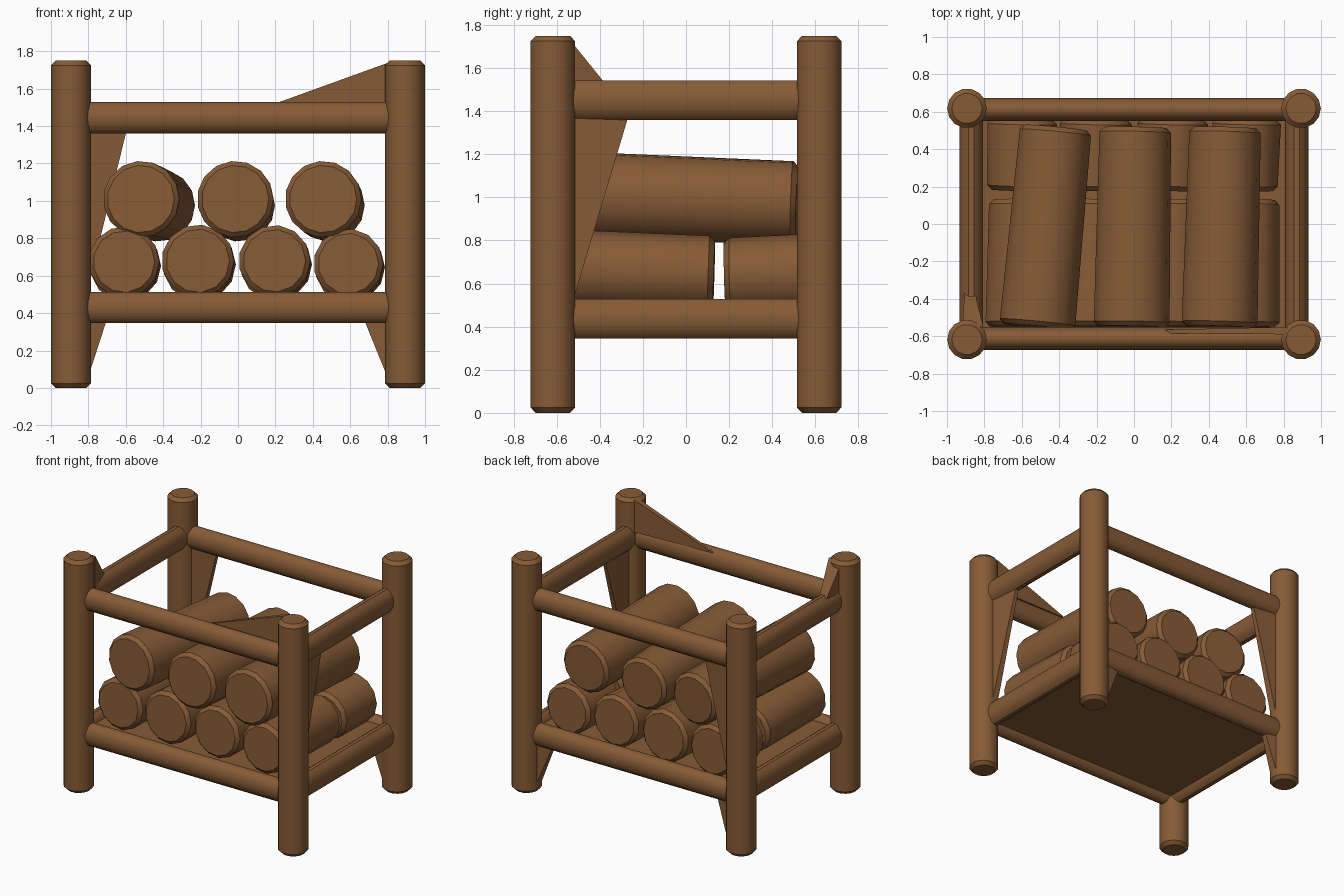
import bpy, bmesh, math
from mathutils import Vector

if "Cube" in bpy.data.objects:
    bpy.data.objects.remove(bpy.data.objects["Cube"])

wood = bpy.data.materials.new("brown wood")
wood.diffuse_color = (0.24, 0.105, 0.037, 1)
wood.use_nodes = True
wood.node_tree.nodes["Principled BSDF"].inputs["Base Color"].default_value = wood.diffuse_color


def finish(name, bm):
    bmesh.ops.recalc_face_normals(bm, faces=bm.faces)
    me = bpy.data.meshes.new(name)
    bm.to_mesh(me)
    bm.free()
    ob = bpy.data.objects.new(name, me)
    bpy.context.collection.objects.link(ob)
    me.materials.append(wood)
    bpy.ops.object.select_all(action='DESELECT')
    ob.select_set(True)
    bpy.context.view_layer.objects.active = ob
    bpy.ops.object.shade_smooth_by_angle(angle=math.radians(35))
    return ob


def timber(name, p0, p1, r0, r1, sides=14, bevel=0.025):
    """Rounded bar from p0 to p1; r0 and r1 are (sideways, upward) radii."""
    p0, p1 = Vector(p0), Vector(p1)
    d = (p1 - p0).normalized()
    up = Vector((0, 0, 1)) if abs(d.z) < 0.9 else Vector((0, 1, 0))
    side = d.cross(up).normalized()
    up = side.cross(d)
    length = (p1 - p0).length
    bm = bmesh.new()
    rings = []
    for s, inset in ((0, bevel), (bevel, 0), (length - bevel, 0), (length, bevel)):
        t = s / length
        rs = r0[0] + (r1[0] - r0[0]) * t - inset
        ru = r0[1] + (r1[1] - r0[1]) * t - inset
        rings.append([bm.verts.new(p0 + d * s
                      + side * rs * math.cos(2 * math.pi * i / sides)
                      + up * ru * math.sin(2 * math.pi * i / sides))
                      for i in range(sides)])
    for a, b in zip(rings, rings[1:]):
        for i in range(sides):
            j = (i + 1) % sides
            bm.faces.new((a[i], a[j], b[j], b[i]))
    bm.faces.new(rings[0])
    bm.faces.new(rings[-1])
    return finish(name, bm)


def brace(name, a, b, tip, off):
    """Triangular gusset between post (a, b) and rail (tip)."""
    off = Vector(off)
    bm = bmesh.new()
    lo = [bm.verts.new(Vector(p) - off * k) for p, k in ((a, 1), (b, 1), (tip, .5))]
    hi = [bm.verts.new(Vector(p) + off * k) for p, k in ((a, 1), (b, 1), (tip, .5))]
    bm.faces.new(lo)
    bm.faces.new(hi)
    for i in range(3):
        j = (i + 1) % 3
        bm.faces.new((lo[i], lo[j], hi[j], hi[i]))
    return finish(name, bm)


# corner posts
PX, PY = 0.893, 0.618
for sx, nx in ((-1, "left"), (1, "right")):
    for sy, ny in ((-1, "front"), (1, "back")):
        timber(f"{ny}_{nx}_post", (sx * PX, sy * PY, 0), (sx * PX, sy * PY, 1.75),
               (0.106, 0.106), (0.106, 0.106))

# rails, oval in section
for z, nz in ((0.43, "lower"), (1.445, "upper")):
    for s, ny, nx in ((-1, "front", "left"), (1, "back", "right")):
        timber(f"{nz}_{ny}_rail", (-PX, s * 0.612, z), (PX, s * 0.612, z),
               (0.062, 0.086), (0.062, 0.086))
        timber(f"{nz}_{nx}_rail", (s * 0.87, -PY, z + 0.006), (s * 0.87, PY, z + 0.006),
               (0.062, 0.094), (0.062, 0.094))

# floor panel
bm = bmesh.new()
bmesh.ops.create_cube(bm, size=1)
for v in bm.verts:
    v.co = (v.co.x * 1.74, v.co.y * 1.22, 0.435 + v.co.z * 0.08)
finish("floor_panel", bm)

# bottom row of logs: long ones in front, short ones behind
for i, (x, z, r) in enumerate(((-0.61, 0.675, 0.19), (-0.215, 0.68, 0.195),
                               (0.195, 0.68, 0.192), (0.59, 0.665, 0.187))):
    timber(f"bottom_front_log_{i + 1}", (x, -0.55, z), (x + 0.01, 0.13, z - 0.02),
           (r, r), (r - 0.01, r - 0.01), 13)
    timber(f"bottom_back_log_{i + 1}", (x, 0.18, z - 0.03), (x + 0.01, 0.56, z - 0.02),
           (r - 0.01, r - 0.01), (r, r), 13)

# top row of logs
for i, (xf, xb) in enumerate(((-0.52, -0.42), (-0.015, 0.005), (0.455, 0.485))):
    timber(f"top_log_{i + 1}", (xf, -0.55, 1.01), (xb, 0.515, 0.975),
           (0.205, 0.205), (0.193, 0.193), 15)

# gussets between posts and rails
brace("front_right_top_gusset", (0.82, -0.57, 1.745), (0.82, -0.57, 1.5),
      (0.17, -0.575, 1.51), (0, 0.02, 0))
brace("left_front_top_gusset", (-0.86, -0.55, 1.745), (-0.86, -0.55, 1.5),
      (-0.88, -0.36, 1.51), (0.055, 0, 0))
brace("right_front_gusset", (0.87, -0.53, 0.5), (0.87, -0.53, 1.4),
      (0.87, -0.26, 1.4), (0.025, 0, 0))
brace("back_left_gusset", (-0.81, 0.61, 0.5), (-0.81, 0.61, 1.4),
      (-0.59, 0.61, 1.4), (0, 0.03, 0))
for s, n, x in ((-1, "left", 0.69), (1, "right", 0.66)):
    brace(f"back_{n}_foot_gusset", (s * 0.81, 0.61, 0.03), (s * 0.81, 0.61, 0.4),
          (s * x, 0.61, 0.4), (0, 0.035, 0))
